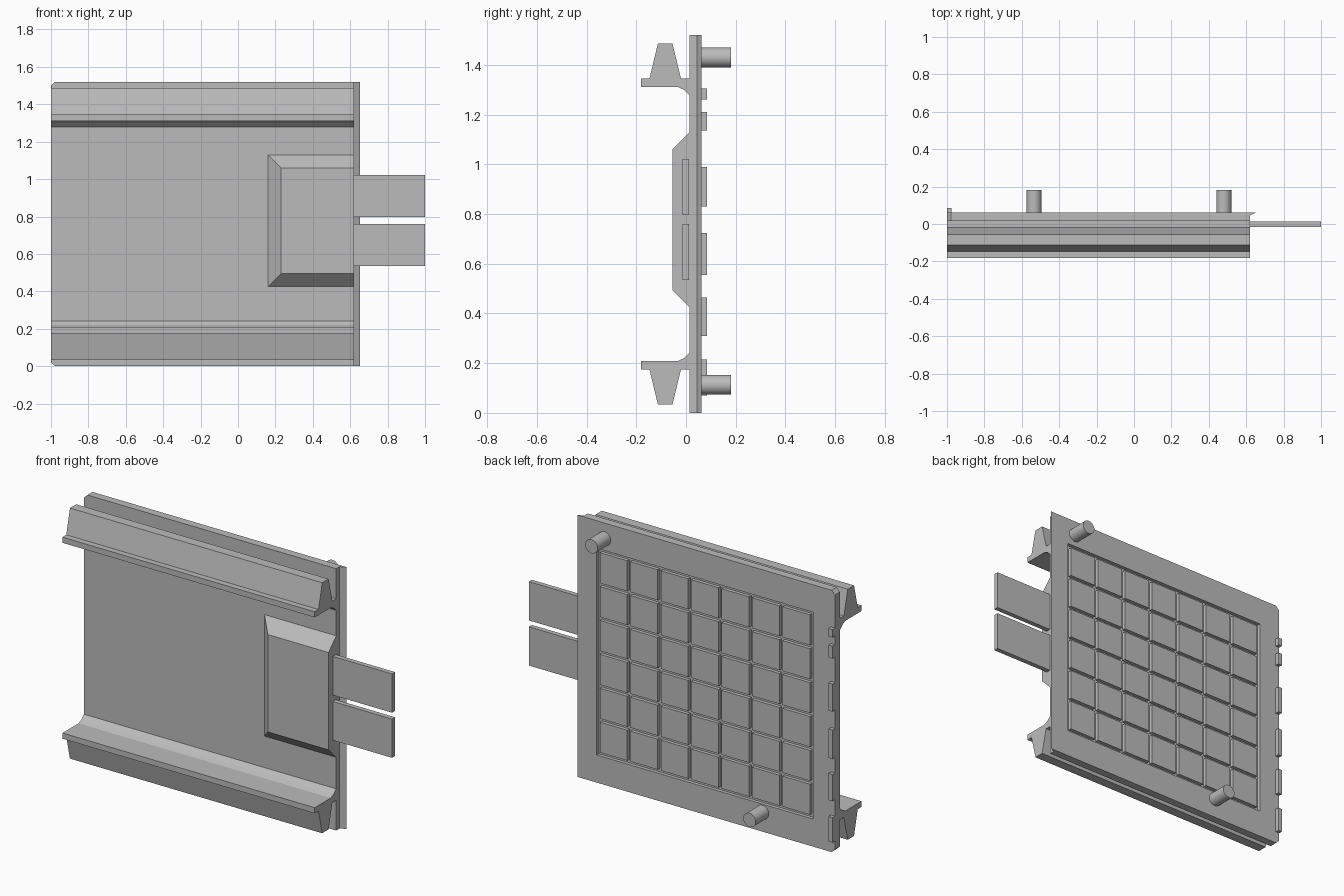
import bpy, bmesh, math
from mathutils import Matrix, Vector

if "Cube" in bpy.data.objects:
    bpy.data.objects.remove(bpy.data.objects["Cube"], do_unlink=True)

HEIGHT = 1.52
LEFT, RIGHT = -1.0, 0.62
FRONT, BACK = 0.015, 0.062

grey = bpy.data.materials.new("plain grey")
grey.use_nodes = True
colour = (0.5, 0.5, 0.5, 1)
grey.diffuse_color = colour
grey.node_tree.nodes["Principled BSDF"].inputs["Base Color"].default_value = colour


def finish(bm, name):
    bmesh.ops.recalc_face_normals(bm, faces=bm.faces)
    mesh = bpy.data.meshes.new(name)
    bm.to_mesh(mesh)
    bm.free()
    mesh.materials.append(grey)
    obj = bpy.data.objects.new(name, mesh)
    bpy.context.collection.objects.link(obj)
    return obj


def add_box(bm, x0, x1, y0, y1, z0, z1):
    size = Matrix.Diagonal((x1 - x0, y1 - y0, z1 - z0, 1))
    centre = Vector((x0 + x1, y0 + y1, z0 + z1)) / 2
    bmesh.ops.create_cube(bm, size=1, matrix=Matrix.Translation(centre) @ size)


def box(name, *bounds):
    bm = bmesh.new()
    add_box(bm, *bounds)
    return finish(bm, name)


def prism(points, offset):
    bm = bmesh.new()
    face = bm.faces.new([bm.verts.new(p) for p in points])
    new = bmesh.ops.extrude_face_region(bm, geom=[face])["geom"]
    verts = [v for v in new if isinstance(v, bmesh.types.BMVert)]
    bmesh.ops.translate(bm, verts=verts, vec=offset)
    return bm


# Main plate with a sharp lip on one side and two clipped corners
outline = [(LEFT, FRONT), (RIGHT, FRONT), (RIGHT, 0.045), (0.652, BACK), (LEFT, BACK)]
bm = prism([(x, y, 0) for x, y in outline], (0, 0, HEIGHT))
corners = [e for e in bm.edges
           if all(abs(v.co.x - LEFT) < 1e-4 for v in e.verts)
           and abs(e.verts[0].co.z - e.verts[1].co.z) < 1e-4]
bmesh.ops.bevel(bm, geom=corners, offset=0.022, segments=1, affect='EDGES')
plate = finish(bm, "main_plate")

# Shallow pocket in the back, filled with tiles so that grooves remain
GX0, GX1, GZ0, GZ1 = -0.86, 0.53, 0.16, 1.36
COLS, ROWS, GAP, DEPTH = 7, 6, 0.02, 0.02
cutter = box("pocket_cutter", GX0, GX1, BACK - DEPTH, BACK + 0.1, GZ0, GZ1)
cutter.hide_render = True
cut = plate.modifiers.new("pocket", 'BOOLEAN')
cut.operation = 'DIFFERENCE'
cut.solver = 'EXACT'
cut.object = cutter
bpy.context.view_layer.update()
evaluated = plate.evaluated_get(bpy.context.evaluated_depsgraph_get())
plate.data = bpy.data.meshes.new_from_object(evaluated)
plate.modifiers.clear()
bpy.data.objects.remove(cutter, do_unlink=True)

bm = bmesh.new()
px, pz = (GX1 - GX0 - GAP) / COLS, (GZ1 - GZ0 - GAP) / ROWS
for i in range(COLS):
    for j in range(ROWS):
        x, z = GX0 + GAP + i * px, GZ0 + GAP + j * pz
        add_box(bm, x, x + px - GAP, BACK - DEPTH - 0.005, BACK, z, z + pz - GAP)
finish(bm, "back_tiles")

# Front rails: the lower one mirrors the upper one
rail = [(FRONT, 1.345), (-0.02, 1.345), (-0.055, 1.487), (-0.113, 1.487),
        (-0.147, 1.345), (-0.182, 1.345), (-0.182, 1.312), (-0.035, 1.312),
        (-0.01, 1.301), (FRONT, 1.278)]
for name, flip in (("upper_rail", False), ("lower_rail", True)):
    points = [(LEFT, y, HEIGHT - z if flip else z) for y, z in rail]
    finish(prism(points, (RIGHT - LEFT, 0, 0)), name)

# Raised housing on the front, sloped on three sides
bm = bmesh.new()
add_box(bm, 0.16, RIGHT, -0.055, FRONT, 0.425, 1.13)
for v in bm.verts:
    if v.co.y < 0:
        v.co.z += 0.07 if v.co.z < 0.8 else -0.07
        if v.co.x < 0.3:
            v.co.x += 0.07
finish(bm, "front_housing")

# Flat contact tabs
for name, z in (("lower_tab", 0.535), ("upper_tab", 0.797)):
    box(name, RIGHT - 0.02, 1.0, -0.015, 0.013, z, z + 0.225)

# Round pegs on the back
for name, x, z in (("upper_peg", 0.48, 1.43), ("lower_peg", -0.535, 0.113)):
    bm = bmesh.new()
    place = Matrix.Translation((x, 0.116, z)) @ Matrix.Rotation(math.pi / 2, 4, 'X')
    bmesh.ops.create_cone(bm, cap_ends=True, segments=32, radius1=0.04,
                          radius2=0.04, depth=0.132, matrix=place)
    peg = finish(bm, name)
    bpy.ops.object.select_all(action='DESELECT')
    peg.select_set(True)
    bpy.context.view_layer.objects.active = peg
    bpy.ops.object.shade_smooth_by_angle(angle=math.radians(40))

# Small coding blocks along the back edge
bm = bmesh.new()
for z0, z1 in ((0.07, 0.215), (0.31, 0.465), (0.555, 0.723),
               (0.83, 0.99), (1.137, 1.21), (1.26, 1.306)):
    add_box(bm, LEFT, LEFT + 0.025, 0.05, 0.085, z0, z1)
finish(bm, "edge_blocks")
